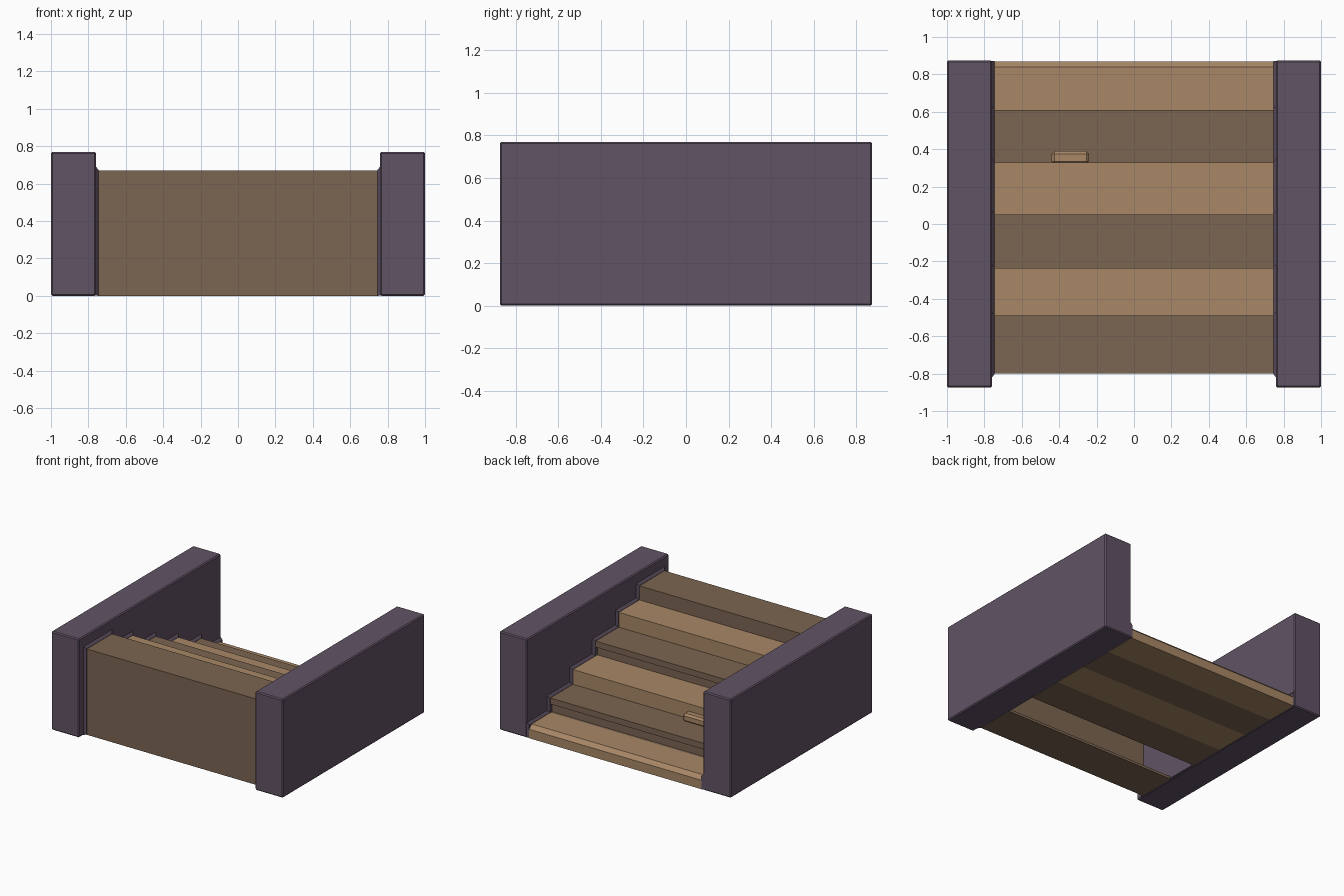
import bpy, bmesh

cube = bpy.data.objects.get("Cube")
if cube:
    bpy.data.objects.remove(cube)


def material(name, rgb):
    linear = [((c / 255 + 0.055) / 1.055) ** 2.4 for c in rgb] + [1]
    m = bpy.data.materials.new(name)
    m.use_nodes = True
    m.diffuse_color = linear
    m.node_tree.nodes["Principled BSDF"].inputs["Base Color"].default_value = linear
    return m


PURPLE = material("dusky purple", (97, 83, 101))
BROWN = material("dark wood", (123, 101, 81))
TAN = material("light wood", (168, 135, 102))


def loft(name, mat, xa, outline_a, xb, outline_b):
    """Solid between two matching (y, z) outlines at xa and xb."""
    bm = bmesh.new()
    a = [bm.verts.new((xa, y, z)) for y, z in outline_a]
    b = [bm.verts.new((xb, y, z)) for y, z in outline_b]
    bm.faces.new(a)
    bm.faces.new(b[::-1])
    for i in range(len(a)):
        j = (i + 1) % len(a)
        bm.faces.new((a[j], a[i], b[i], b[j]))
    bmesh.ops.recalc_face_normals(bm, faces=bm.faces)
    mesh = bpy.data.meshes.new(name)
    bm.to_mesh(mesh)
    bm.free()
    obj = bpy.data.objects.new(name, mesh)
    bpy.context.collection.objects.link(obj)
    mesh.materials.append(mat)
    return obj


def board(name, mat, outline, x0=-0.75, x1=0.75):
    return loft(name, mat, x0, outline, x1, outline)


def rect(y0, y1, z0, z1):
    return [(y0, z0), (y1, z0), (y1, z1), (y0, z1)]


def bevel(obj, width):
    mod = obj.modifiers.new("Bevel", "BEVEL")
    mod.width = width
    mod.segments = 1


# Step layout, from the tall front step down to the back
EDGES = [-0.80, -0.49, -0.235, 0.05, 0.33, 0.61, 0.87]
TOPS = [0.67, 0.56, 0.445, 0.33, 0.215, 0.10]
THICK = 0.02


def stair_outline(grow):
    points = [(EDGES[0] - grow, 0.003), (EDGES[0] - grow, TOPS[0] + grow)]
    for i, top in enumerate(TOPS):
        y = min(EDGES[i + 1] + grow, 0.872)
        points.append((y, top + grow))
        points.append((y, TOPS[i + 1] + grow if i < 5 else 0.003))
    return points


# Side walls with a sloped moulding that follows the steps
for side, s in (("left", 1), ("right", -1)):
    wall = board(side + "_wall", PURPLE, rect(-0.875, 0.875, 0, 0.77),
                 min(s * 0.76, s), max(s * 0.76, s))
    bevel(wall, 0.008)
    loft(side + "_moulding", PURPLE, s * 0.765, stair_outline(0.028),
         s * 0.745, stair_outline(0.002))

# Hollow front step
y0, y1, top = EDGES[0], EDGES[1], TOPS[0]
board("front_panel", BROWN, rect(y0, y0 + THICK, 0, top))
board("front_step_base", BROWN, rect(y0, y1, 0, THICK))
board("front_step_tread", BROWN, rect(y0, y1, top - THICK, top))
board("front_step_riser", BROWN, rect(y1 - THICK, y1, TOPS[1] - THICK, top))

# Second step, open underneath
y0, y1, top = EDGES[1], EDGES[2], TOPS[1]
board("second_step_tread", TAN, rect(y0 - THICK, y1, top - THICK, top))
board("second_step_riser", TAN, rect(y1 - THICK, y1, TOPS[2] - THICK, top))

# Remaining solid steps, the brown ones undercut below the nose
for i in range(2, 6):
    y0, y1, top = EDGES[i], EDGES[i + 1], TOPS[i]
    low = TOPS[i + 1] if i < 5 else 0
    if i == 5:
        outline = [(y0, 0), (y1, 0), (y1, top - 0.03), (y1 - 0.03, top), (y0, top)]
    elif i % 2 == 0:
        mid = (top + low) / 2
        outline = [(y0, 0), (y1, 0), (y1, low - 0.005), (y1 - 0.02, low),
                   (y1 - 0.02, mid), (y1, mid + 0.01), (y1, top), (y0, top)]
    else:
        outline = rect(y0 - 0.02, y1, 0, top)
        outline = [(y0, 0), (y1, 0), (y1, top), (y0 - 0.02, top), (y0 - 0.02, top - 0.01), (y0, top - 0.01)]
    board("step_%d" % (i + 1), TAN if i % 2 else BROWN, outline)

# Small block on the riser above the fifth step
chip = board("riser_block", TAN, rect(0.32, 0.39, 0.21, 0.275), -0.44, -0.24)
bevel(chip, 0.015)
